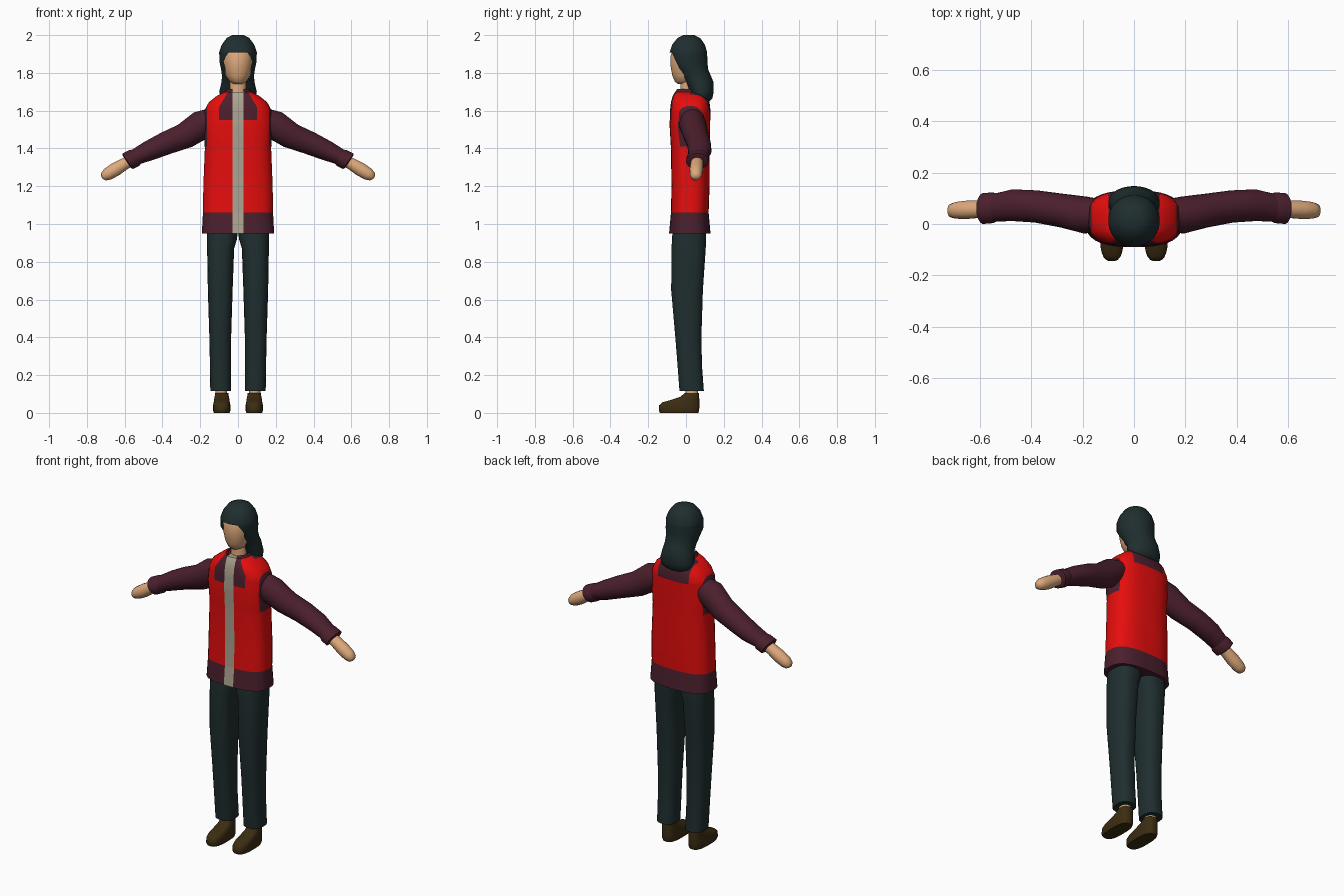
import bpy, bmesh, math
from mathutils import Vector


def material(name, rgb):
    m = bpy.data.materials.new(name)
    m.diffuse_color = (*rgb, 1)
    return m


RED = material("red cloth", (0.80, 0.004, 0.004))
PLUM = material("plum cloth", (0.07, 0.014, 0.026))
DARK = material("dark teal", (0.014, 0.027, 0.028))
SKIN = material("skin", (0.73, 0.40, 0.20))
BROWN = material("brown leather", (0.045, 0.026, 0.006))
BEIGE = material("beige trim", (0.42, 0.37, 0.28))


def loft(rings, n=24, power=2.0):
    """Skin rings of (x, y, z, r1, r2, tilt); a tilt of -90 lies flat."""
    bm = bmesh.new()
    loops = []
    for x, y, z, r1, r2, tilt in rings:
        a = math.radians(tilt)
        e1 = Vector((-math.sin(a), 0, math.cos(a)))
        loop = []
        for i in range(n):
            t = 2 * math.pi * (i + 0.5) / n
            c, s = math.cos(t), math.sin(t)
            u = math.copysign(abs(c) ** (2 / power), c) * r1
            v = math.copysign(abs(s) ** (2 / power), s) * r2
            loop.append(bm.verts.new(Vector((x, y + v, z)) + e1 * u))
        loops.append(loop)
    for a, b in zip(loops, loops[1:]):
        for i in range(n):
            j = (i + 1) % n
            bm.faces.new((a[i], a[j], b[j], b[i]))
    bm.faces.new(loops[0])
    bm.faces.new(loops[-1])
    bmesh.ops.recalc_face_normals(bm, faces=bm.faces)
    return bm


def upright(rows, x=0):
    """Rows of (z, y_front, y_back, half_width[, x]) to flat rings."""
    return [(r[4] if len(r) > 4 else x, (r[1] + r[2]) / 2, r[0], r[3],
             (r[2] - r[1]) / 2, -90) for r in rows]


def cut(bm, point, normal):
    bmesh.ops.bisect_plane(bm, geom=bm.verts[:] + bm.edges[:] + bm.faces[:],
                           plane_co=point, plane_no=normal)


def finish(bm, name, mats, mirror=False, angle=50):
    me = bpy.data.meshes.new(name)
    bm.to_mesh(me)
    bm.free()
    ob = bpy.data.objects.new(name, me)
    bpy.context.collection.objects.link(ob)
    for m in mats:
        me.materials.append(m)
    bpy.ops.object.select_all(action='DESELECT')
    ob.select_set(True)
    bpy.context.view_layer.objects.active = ob
    bpy.ops.object.shade_smooth_by_angle(angle=math.radians(angle))
    if mirror:
        ob.modifiers.new("mirror", 'MIRROR').use_mirror_merge = False
    return ob


# Jacket body
bm = loft(upright([
    (0.95, -0.09, 0.13, 0.192), (1.06, -0.08, 0.12, 0.186),
    (1.2, -0.077, 0.125, 0.184), (1.4, -0.08, 0.125, 0.176),
    (1.52, -0.087, 0.128, 0.184), (1.6, -0.085, 0.13, 0.178),
    (1.645, -0.08, 0.125, 0.155), (1.68, -0.07, 0.11, 0.11),
    (1.70, -0.058, 0.09, 0.07)]), n=36, power=2.7)
for z in (1.06, 1.41, 1.55, 1.59):
    cut(bm, (0, 0, z), (0, 0, 1))
for s in (-1, 1):
    for x in (0.03, 0.1, 0.165):
        cut(bm, (s * x, 0, 0), (1, 0, 0))
    cut(bm, (s * 0.1, 0, 1.62), (s, 0, 0.6))
cut(bm, (0, 0.02, 0), (0, 1, 0))
for f in bm.faces:
    c = f.calc_center_median()
    x = abs(c.x)
    lapel = c.y < 0.02 and c.z > 1.55 and x < min(0.1, 0.1 - (c.z - 1.62) * 0.6)
    yoke = c.y > 0.02 and c.z > 1.59 and x < 0.1
    armhole = x > 0.165 and 1.41 < c.z < 1.62
    if c.y < 0 and x < 0.03 and c.z > 0.955:
        f.material_index = 2
    elif c.z < 1.06 or lapel or yoke or armhole:
        f.material_index = 1
finish(bm, "jacket", [RED, PLUM, BEIGE])

# Collar, open at the front
bm = loft(upright([(1.67, -0.068, 0.10, 0.085), (1.705, -0.062, 0.085, 0.068),
                   (1.715, -0.055, 0.075, 0.06), (1.69, -0.05, 0.07, 0.055)]))
for x in (-0.03, 0.03):
    cut(bm, (x, 0, 0), (1, 0, 0))
gap = [f for f in bm.faces if len(f.verts) > 6 or
       (abs(f.calc_center_median().x) < 0.03 and f.calc_center_median().y < 0)]
bmesh.ops.delete(bm, geom=gap, context='FACES')
finish(bm, "collar", [PLUM])

# Sleeves with turned cuffs
bm = loft([(0.12, 0.035, 1.56, 0.06, 0.06, -20), (0.19, 0.035, 1.527, 0.078, 0.072, -35),
           (0.28, 0.052, 1.467, 0.07, 0.066, -33), (0.38, 0.068, 1.428, 0.062, 0.063, -28),
           (0.47, 0.073, 1.388, 0.054, 0.062, -28), (0.545, 0.063, 1.353, 0.043, 0.054, -30)])
finish(bm, "sleeve", [PLUM], True)
bm = loft([(0.535, 0.064, 1.358, 0.043, 0.054, -31), (0.55, 0.063, 1.349, 0.05, 0.06, -32),
           (0.585, 0.06, 1.332, 0.05, 0.06, -34), (0.589, 0.06, 1.33, 0.04, 0.048, -34)])
finish(bm, "cuff", [PLUM], True)

# Hands
bm = loft([(0.56, 0.06, 1.34, 0.03, 0.032, -33), (0.605, 0.057, 1.316, 0.033, 0.034, -33),
           (0.65, 0.055, 1.288, 0.037, 0.036, -33), (0.69, 0.053, 1.264, 0.034, 0.033, -33),
           (0.712, 0.052, 1.25, 0.024, 0.026, -33), (0.72, 0.052, 1.245, 0.008, 0.012, -33)], n=16)
finish(bm, "hand", [SKIN], True)

# Trouser legs: the inner edge is straightened where both legs meet
bm = loft(upright([(0.98, -0.07, 0.105, 0.083, 0.081), (0.92, -0.075, 0.107, 0.08, 0.085),
                   (0.87, -0.077, 0.105, 0.072, 0.092), (0.65, -0.079, 0.09, 0.066, 0.094),
                   (0.4, -0.057, 0.082, 0.058, 0.094), (0.25, -0.045, 0.085, 0.056, 0.093),
                   (0.115, -0.035, 0.095, 0.055, 0.092)]), n=24, power=2.5)
finish(bm, "trouser_leg", [DARK], True)

# Ankles
bm = loft(upright([(0.2, -0.005, 0.065, 0.031), (0.08, -0.003, 0.065, 0.031)], 0.088), n=16)
finish(bm, "ankle", [SKIN], True)

# Shoes
bm = loft(upright([(0.0, -0.138, 0.066, 0.042), (0.012, -0.145, 0.07, 0.046),
                   (0.04, -0.143, 0.072, 0.046), (0.056, -0.125, 0.072, 0.043),
                   (0.07, -0.075, 0.071, 0.041), (0.085, -0.03, 0.07, 0.038),
                   (0.104, -0.008, 0.069, 0.035)], 0.086), n=24, power=2.8)
finish(bm, "shoe", [BROWN], True)

# Neck and head
bm = loft(upright([(1.65, -0.035, 0.055, 0.05), (1.71, -0.03, 0.05, 0.044),
                   (1.79, -0.03, 0.06, 0.044)]))
finish(bm, "neck", [SKIN])
bm = loft(upright([(1.742, -0.045, 0.03, 0.025), (1.755, -0.06, 0.045, 0.046),
                   (1.785, -0.073, 0.065, 0.064), (1.84, -0.083, 0.08, 0.077),
                   (1.89, -0.082, 0.09, 0.082), (1.93, -0.068, 0.085, 0.075),
                   (1.96, -0.04, 0.06, 0.05)]))
finish(bm, "head", [SKIN])

# Hair: one shell with the face opening cut away
bm = loft(upright([(2.0, -0.015, 0.045, 0.03), (1.985, -0.045, 0.075, 0.06),
                   (1.95, -0.073, 0.1, 0.086), (1.91, -0.087, 0.112, 0.1),
                   (1.86, -0.087, 0.114, 0.099), (1.82, -0.06, 0.117, 0.09),
                   (1.785, -0.035, 0.132, 0.085), (1.75, -0.005, 0.146, 0.088),
                   (1.70, 0.015, 0.147, 0.1), (1.665, 0.035, 0.14, 0.092),
                   (1.645, 0.06, 0.12, 0.06)]), n=32, power=2.1)
hairline, slope = 1.908, Vector((0, 0.14, 0.065))
cut(bm, (0, 0, hairline), (0, 0, 1))
cut(bm, (0, -0.075, hairline), slope)
face = [f for f in bm.faces if f.calc_center_median().z < hairline and
        (f.calc_center_median() - Vector((0, -0.075, hairline))).dot(slope) < 0
        and f.calc_center_median().y < 0.0]
bmesh.ops.delete(bm, geom=face, context='FACES')
finish(bm, "hair", [DARK])
